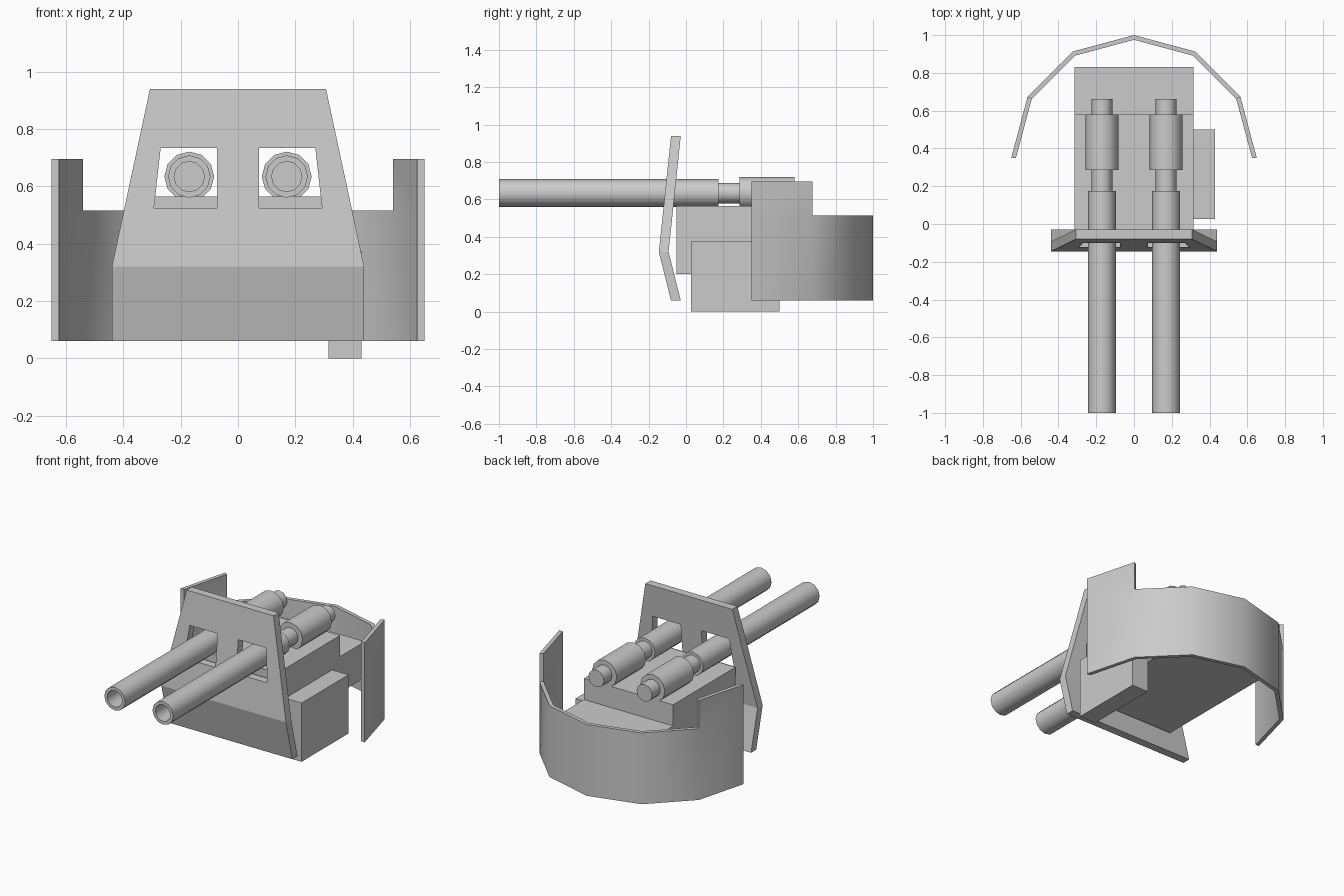
import bpy, bmesh
from math import sin, cos, pi, radians

if "Cube" in bpy.data.objects:
    bpy.data.objects.remove(bpy.data.objects["Cube"])


def finish(name, bm, smooth=None):
    bmesh.ops.recalc_face_normals(bm, faces=bm.faces)
    mesh = bpy.data.meshes.new(name)
    bm.to_mesh(mesh)
    bm.free()
    obj = bpy.data.objects.new(name, mesh)
    bpy.context.collection.objects.link(obj)
    bpy.ops.object.select_all(action='DESELECT')
    obj.select_set(True)
    bpy.context.view_layer.objects.active = obj
    if smooth:
        bpy.ops.object.shade_smooth_by_angle(angle=radians(smooth))
    return obj


def loft(name, loops, cap=True, closed=False, smooth=None):
    """Skin a list of equal-length closed loops of points."""
    bm = bmesh.new()
    rings = [[bm.verts.new(p) for p in loop] for loop in loops]
    n = len(rings[0])
    pairs = list(zip(rings, rings[1:]))
    if closed:
        pairs.append((rings[-1], rings[0]))
    for a, b in pairs:
        for i in range(n):
            j = (i + 1) % n
            bm.faces.new((a[i], a[j], b[j], b[i]))
    if cap and not closed:
        bm.faces.new(rings[0])
        bm.faces.new(rings[-1])
    return finish(name, bm, smooth)


def prism_x(name, profile, x0, x1):
    """Extrude a (y, z) profile along x."""
    return loft(name, [[(x, y, z) for y, z in profile] for x in (x0, x1)])


# Front shield: bent plate, tapering toward the top
rows = [(-0.08, 0.06, 0.44), (-0.145, 0.32, 0.44), (-0.08, 0.94, 0.307)]
shield = loft("front_shield", [
    [(-w, y, z), (w, y, z), (w, y + 0.052, z), (-w, y + 0.052, z)]
    for y, z, w in rows])

# Gun ports cut through the shield
for s in (-1, 1):
    port = [(0.073, 0.525), (0.293, 0.525), (0.27, 0.733), (0.073, 0.733)]
    cutter = loft("port_cutter", [[(s * x, y, z) for x, z in port] for y in (-0.4, 0.3)])
    cutter.hide_render = True
    mod = shield.modifiers.new("port", 'BOOLEAN')
    mod.operation = 'DIFFERENCE'
    mod.solver = 'EXACT'
    mod.object = cutter
    bpy.context.view_layer.objects.active = shield
    bpy.ops.object.modifier_apply(modifier=mod.name)
    bpy.data.objects.remove(cutter)

# Stepped mount body and side box
prism_x("mount_body", [(-0.05, 0.2), (0.83, 0.2), (0.83, 0.43), (0.58, 0.43),
                       (0.58, 0.565), (-0.05, 0.565)], -0.315, 0.315)
prism_x("side_box", [(0.027, 0), (0.5, 0), (0.5, 0.375), (0.027, 0.375)], 0.315, 0.43)

# Twin guns: bored barrel, neck, breech and end plug as one lathe (radius, y)
gun = [(0.053, -0.8), (0.053, -1.0), (0.074, -1.0), (0.074, 0.175), (0.055, 0.175),
       (0.055, 0.285), (0.087, 0.285), (0.087, 0.58), (0.055, 0.58), (0.055, 0.663)]
SIDES = 12
for side, cx in (("left", -0.17), ("right", 0.17)):
    loft(side + "_gun", [
        [(cx + r * cos(2 * pi * i / SIDES), y, 0.634 + r * sin(2 * pi * i / SIDES))
         for i in range(SIDES)] for r, y in gun], smooth=40)

# Rear guard: half of a 12-sided ring with raised end panels
bm = bmesh.new()
R, T, CY, LOW, MID, HIGH = 0.65, 0.025, 0.35, 0.06, 0.515, 0.695
cols = []
for i in range(7):
    a = pi * i / 6
    cols.append([[bm.verts.new((r * cos(a), CY + r * sin(a), z)) for z in (LOW, MID, HIGH)]
                 for r in (R, R - T)])
for i in range(6):
    (o, n), (p, m) = cols[i], cols[i + 1]
    top = 2 if i in (0, 5) else 1
    for k in range(top):
        bm.faces.new((o[k], p[k], p[k + 1], o[k + 1]))
        bm.faces.new((n[k], n[k + 1], m[k + 1], m[k]))
    bm.faces.new((o[0], n[0], m[0], p[0]))
    bm.faces.new((o[top], p[top], m[top], n[top]))
for i, k in ((0, 0), (0, 1), (6, 0), (6, 1), (1, 1), (5, 1)):
    o, n = cols[i]
    bm.faces.new((o[k], o[k + 1], n[k + 1], n[k]))
bmesh.ops.delete(bm, geom=[v for v in bm.verts if not v.link_faces], context='VERTS')
finish("rear_guard", bm, smooth=40)
